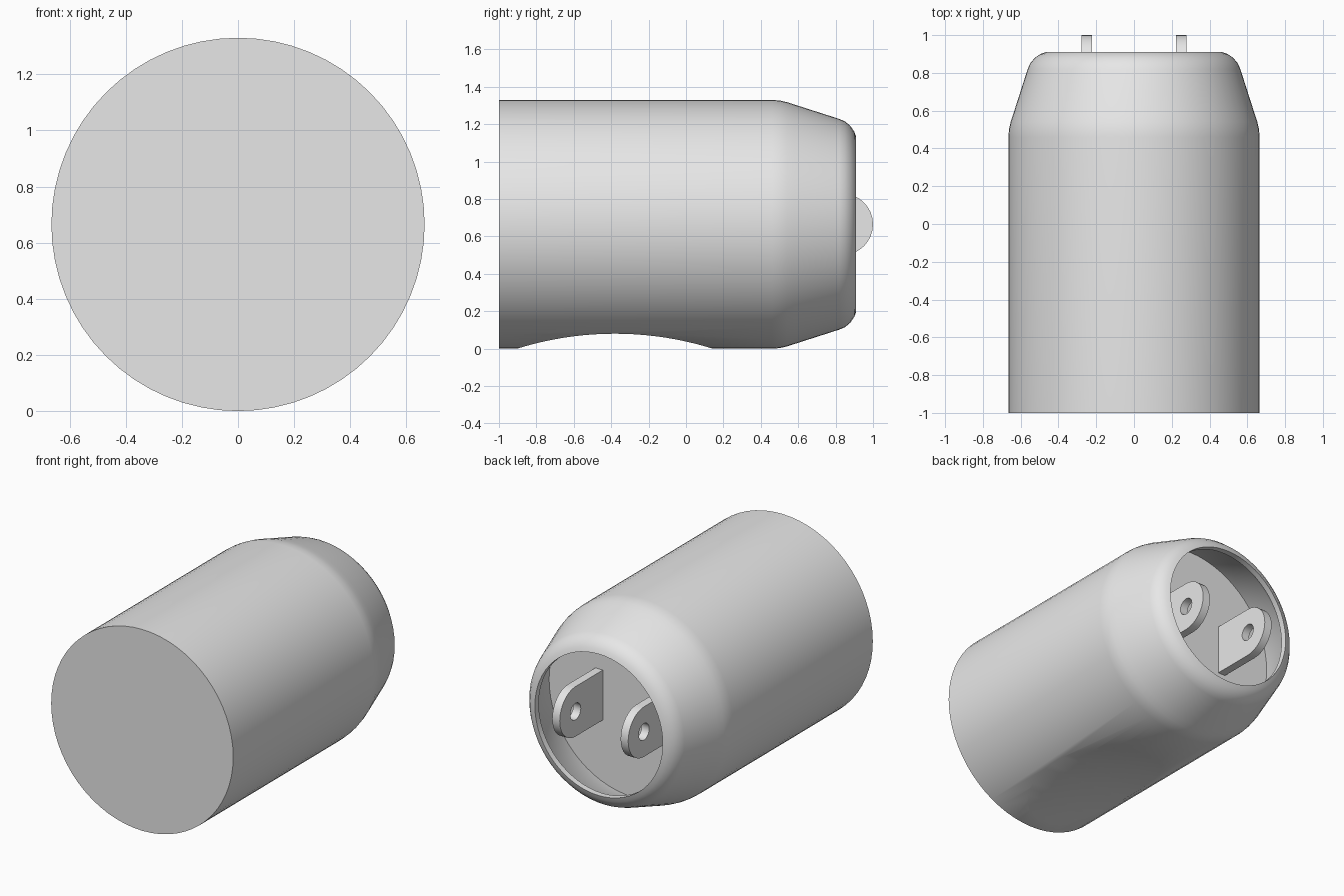
import bpy, bmesh, math

if "Cube" in bpy.data.objects:
    bpy.data.objects.remove(bpy.data.objects["Cube"])

R, SEG = 0.665, 64

grey = bpy.data.materials.new("plain grey")
grey.diffuse_color = (0.8, 0.8, 0.8, 1)
grey.use_nodes = True
grey.node_tree.nodes["Principled BSDF"].inputs["Base Color"].default_value = grey.diffuse_color


def finish(bm, name):
    bmesh.ops.recalc_face_normals(bm, faces=bm.faces)
    me = bpy.data.meshes.new(name)
    bm.to_mesh(me)
    bm.free()
    me.materials.append(grey)
    ob = bpy.data.objects.new(name, me)
    bpy.context.collection.objects.link(ob)
    return ob


def select(ob):
    bpy.ops.object.select_all(action='DESELECT')
    ob.select_set(True)
    bpy.context.view_layer.objects.active = ob


def cut(ob, cutter):
    mod = ob.modifiers.new("cut", 'BOOLEAN')
    mod.operation, mod.solver, mod.object = 'DIFFERENCE', 'EXACT', cutter
    select(ob)
    bpy.ops.object.modifier_apply(modifier=mod.name)
    bpy.data.objects.remove(cutter)


def x_cylinder(radius, depth, loc, segs):
    bpy.ops.mesh.primitive_cylinder_add(vertices=segs, radius=radius, depth=depth,
                                        location=loc, rotation=(0, math.pi / 2, 0))
    return bpy.context.object


# Body: outer shell, rounded rim, then the hollow back down to its floor (y, radius)
profile = [(-1, R), (0.46, R), (0.50, 0.662), (0.54, 0.653), (0.58, 0.64),
           (0.82, 0.563), (0.85, 0.55), (0.88, 0.525), (0.90, 0.495), (0.91, 0.467),
           (0.87, 0.467), (0.84, 0.505), (0.80, 0.535), (0.57, 0.61), (0.55, 0.615)]
bm = bmesh.new()
rings = [[bm.verts.new((r * math.sin(a), y, R + r * math.cos(a)))
          for a in (2 * math.pi * i / SEG for i in range(SEG))] for y, r in profile]
for a, b in zip(rings, rings[1:]):
    for i in range(SEG):
        j = (i + 1) % SEG
        bm.faces.new((a[i], a[j], b[j], b[i]))
bm.faces.new(rings[0])
bm.faces.new(rings[-1])
body = finish(bm, "body")

# Shallow curved scoop in the underside
cut(body, x_cylinder(1.75, 2, (0, -0.38, 0.08 - 1.75), 200))
select(body)
bpy.ops.object.shade_smooth_by_angle(angle=math.radians(35))

# Two rounded lugs with a hole, standing on the recess floor
EAR, EAR_Y = 0.165, 0.835
for side, name in ((-1, "left_lug"), (1, "right_lug")):
    outline = [(0.54, -EAR)]
    for i in range(17):
        a = -math.pi / 2 + math.pi * i / 16
        outline.append((EAR_Y + EAR * math.cos(a), EAR * math.sin(a)))
    outline.append((0.54, EAR))
    bm = bmesh.new()
    face = bm.faces.new([bm.verts.new((side * 0.25 - 0.0275, y, R + z)) for y, z in outline])
    ext = bmesh.ops.extrude_face_region(bm, geom=[face])
    bmesh.ops.translate(bm, vec=(0.055, 0, 0),
                        verts=[v for v in ext["geom"] if isinstance(v, bmesh.types.BMVert)])
    lug = finish(bm, name)
    cut(lug, x_cylinder(0.055, 0.2, (side * 0.25, EAR_Y, R), 20))
    select(lug)
    bpy.ops.object.shade_smooth_by_angle(angle=math.radians(35))
